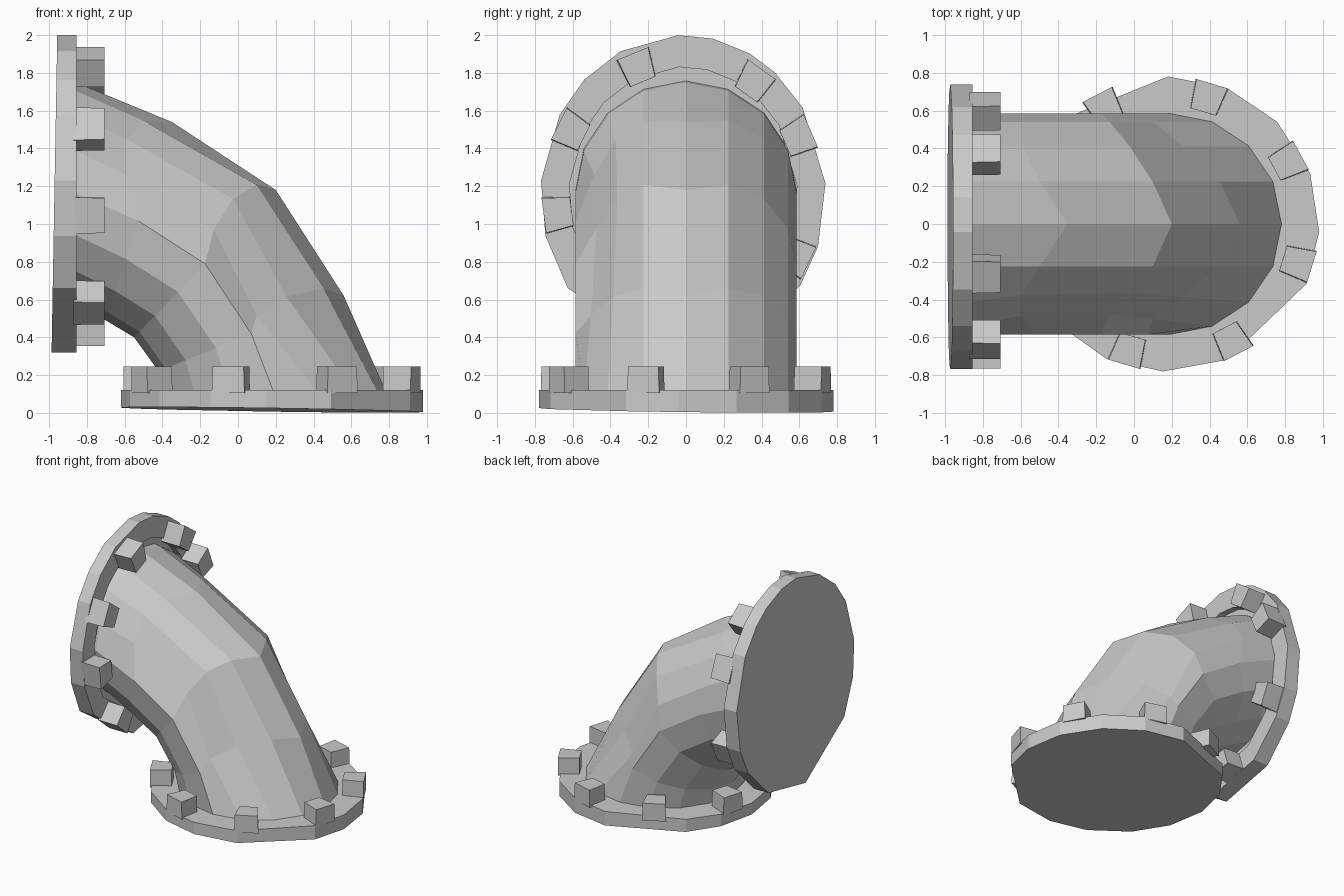
import bpy, bmesh
from math import sin, cos, radians, tau
from mathutils import Matrix, Vector

cube = bpy.data.objects.get("Cube")
if cube:
    bpy.data.objects.remove(cube)

SIDES = 16
COLOUR = (0.59, 0.59, 0.59, 1)
grey = bpy.data.materials.new("pipe_grey")
grey.use_nodes = True
grey.diffuse_color = COLOUR
grey.node_tree.nodes["Principled BSDF"].inputs["Base Color"].default_value = COLOUR


def finish(name, bm):
    bmesh.ops.recalc_face_normals(bm, faces=bm.faces)
    mesh = bpy.data.meshes.new(name)
    bm.to_mesh(mesh)
    bm.free()
    mesh.materials.append(grey)
    obj = bpy.data.objects.new(name, mesh)
    bpy.context.collection.objects.link(obj)


def loft(name, loops):
    """Skin a row of point loops and cap both ends."""
    bm = bmesh.new()
    rings = [[bm.verts.new(p) for p in loop] for loop in loops]
    count = len(rings[0])
    for a, b in zip(rings, rings[1:]):
        for i in range(count):
            j = (i + 1) % count
            bm.faces.new((a[i], a[j], b[j], b[i]))
    bm.faces.new(rings[0])
    bm.faces.new(rings[-1])
    finish(name, bm)


def flange(name, frame, rx, ry, height, tilt, corners, recess):
    """Faceted disc with a tilted back and an optional groove in its face."""
    def ring(scale, z, slope=(0, 0)):
        pts = []
        for angle in corners:
            x = rx * scale * cos(radians(angle))
            y = ry * scale * sin(radians(angle))
            pts.append(frame @ Vector((x, y, z + slope[0] * x + slope[1] * y)))
        return pts
    loops = [ring(1, 0, tilt), ring(1, height)]
    if recess:
        loops += [ring(0.8, height), ring(0.8, height - recess)]
    loft(name, loops)


def lugs(name, frame, rx, ry, base, top, angles, half):
    """Square lugs standing around the flange rim."""
    for n, angle in enumerate(angles, 1):
        def outline(z, spread):
            corners = ((0.8, -1), (1.0, -1), (1.0, 1), (0.8, 1))
            return [frame @ Vector((rx * r * cos(radians(angle + s * spread)),
                                    ry * r * sin(radians(angle + s * spread)), z))
                    for r, s in corners]
        loft(f"{name}_{n}", [outline(base, half), outline(top, half * 0.95)])


def pipe_ring(outer, inner, pinch, slide, front):
    """Oval section; its outer half can be pinched, slid along the pipe and narrowed in front."""
    o = Vector((outer[0], 0, outer[1]))
    i = Vector((inner[0], 0, inner[1]))
    mid, half = (o + i) / 2, (o - i) / 2
    along_pipe = Vector((-half.z, 0, half.x)).normalized()
    pts = []
    for k in range(SIDES):
        c, s = cos(tau * k / SIDES), sin(tau * k / SIDES)
        y = 0.585 * s
        shift = 0
        if c > 0.01:
            shift = slide * abs(2 * s * c)
            c = c ** pinch
            if -0.99 < s < -0.5:
                y *= front
        elif abs(c) < 0.01:
            c = 0
        pts.append(mid + half * c + along_pipe * shift + Vector((0, y, 0)))
    return pts


# Curved pipe: outer point, inner point, pinch, slide and front width of each ring
bend = [((-0.92, 1.76), (-0.92, 0.6), 1, 0, 1),
        ((-0.86, 1.75), (-0.86, 0.58), 1, 0, 1),
        ((-0.35, 1.54), (-0.70, 0.49), 1, 0.2, 0.9),
        ((0.20, 1.18), (-0.55, 0.40), 1.25, 0.13, 0.88),
        ((0.56, 0.62), (-0.42, 0.22), 2.2, 0.11, 0.93),
        ((0.78, 0.12), (-0.41, 0.12), 1, 0, 1),
        ((0.78, 0.06), (-0.41, 0.06), 1, 0, 1)]
loft("pipe_elbow", [pipe_ring(*station) for station in bend])

# Lower flange with uneven facets, and its evenly spaced lugs
lower = Matrix.Translation((0.18, 0, 0.016))
flange("lower_flange", lower, 0.8, 0.78, 0.104, (-0.015, -0.012),
       [-3, 20, 44, 67, 90, 135, 155, 177, 200, 222, 246, 268, 293, 336], 0)
lugs("lower_lug", lower, 0.8, 0.78, 0.09, 0.23, [28 + 45 * k for k in range(8)], 6.5)

# Side flange, turned so that its axis points along x, with uneven facets
side = Matrix(((0, 0, 1, -0.972), (1, 0, 0, -0.015), (0, 1, 0, 1.156), (0, 0, 0, 1)))
flange("side_flange", side, 0.755, 0.844, 0.117, (0, 0.018),
       [4, 33, 50, 62, 78, 92, 116, 134, 150, 175, 195, 216, 262, 299, 325, 341], 0.05)
lugs("side_lug", side, 0.75, 0.805, 0.1, 0.265,
     [-27, 25, 56, 111, 152, 188, 232, 282], 7)
